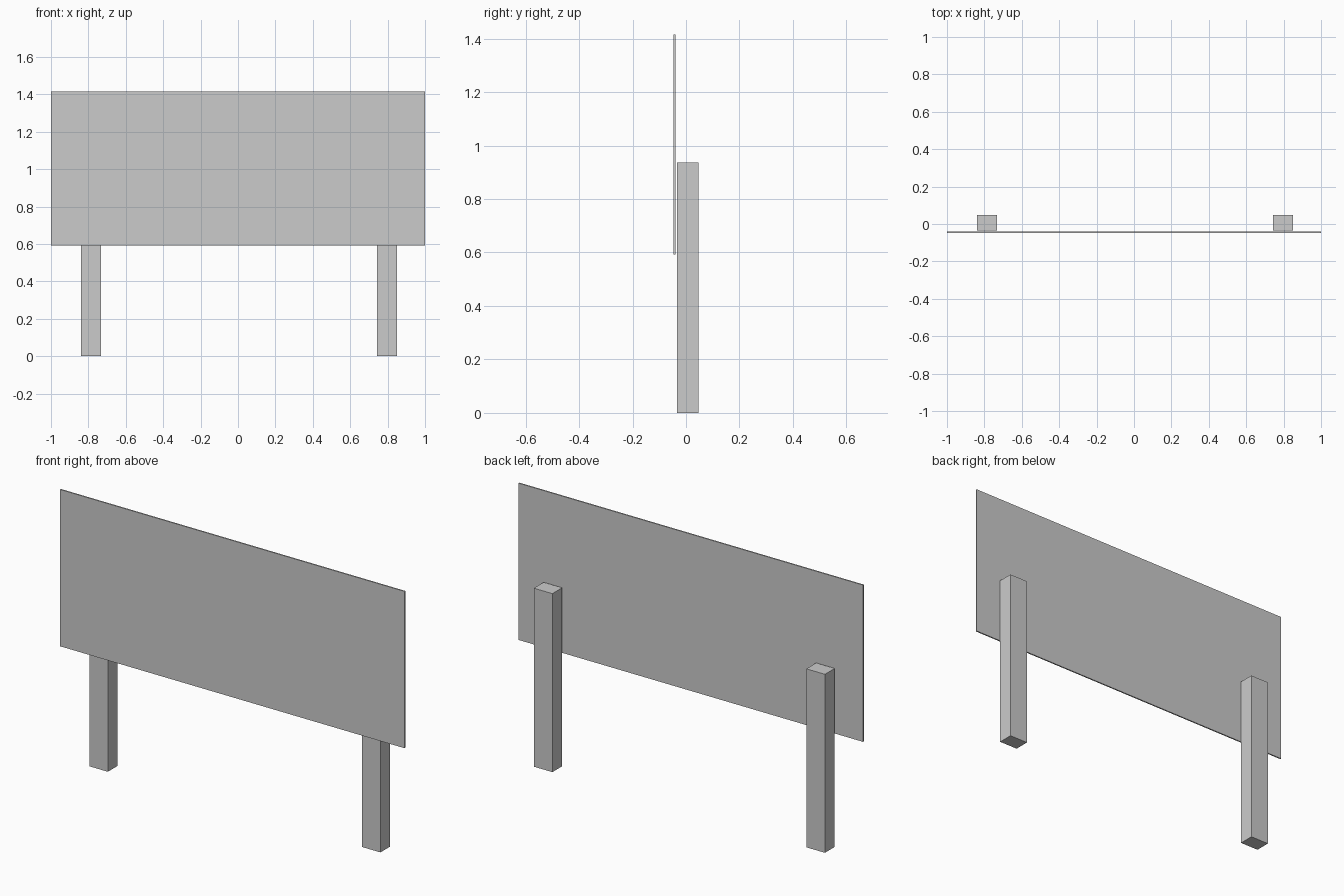
import bpy

if "Cube" in bpy.data.objects:
    bpy.data.objects.remove(bpy.data.objects["Cube"])


def box(name, lo, hi):
    """Axis-aligned box spanning two corners."""
    centre = [(a + b) / 2 for a, b in zip(lo, hi)]
    bpy.ops.mesh.primitive_cube_add(size=1, location=centre)
    ob = bpy.context.object
    ob.name = name
    ob.scale = [b - a for a, b in zip(lo, hi)]
    bpy.ops.object.transform_apply(location=False, rotation=False, scale=True)
    return ob


# Thin sign board, standing just in front of the posts
box("sign_board", (-1.0, -0.047, 0.592), (1.0, -0.040, 1.415))

# Two square posts behind the board (set very slightly off centre)
for name, x in (("left_post", -0.786), ("right_post", 0.797)):
    box(name, (x - 0.054, -0.034, 0.0), (x + 0.054, 0.047, 0.937))
